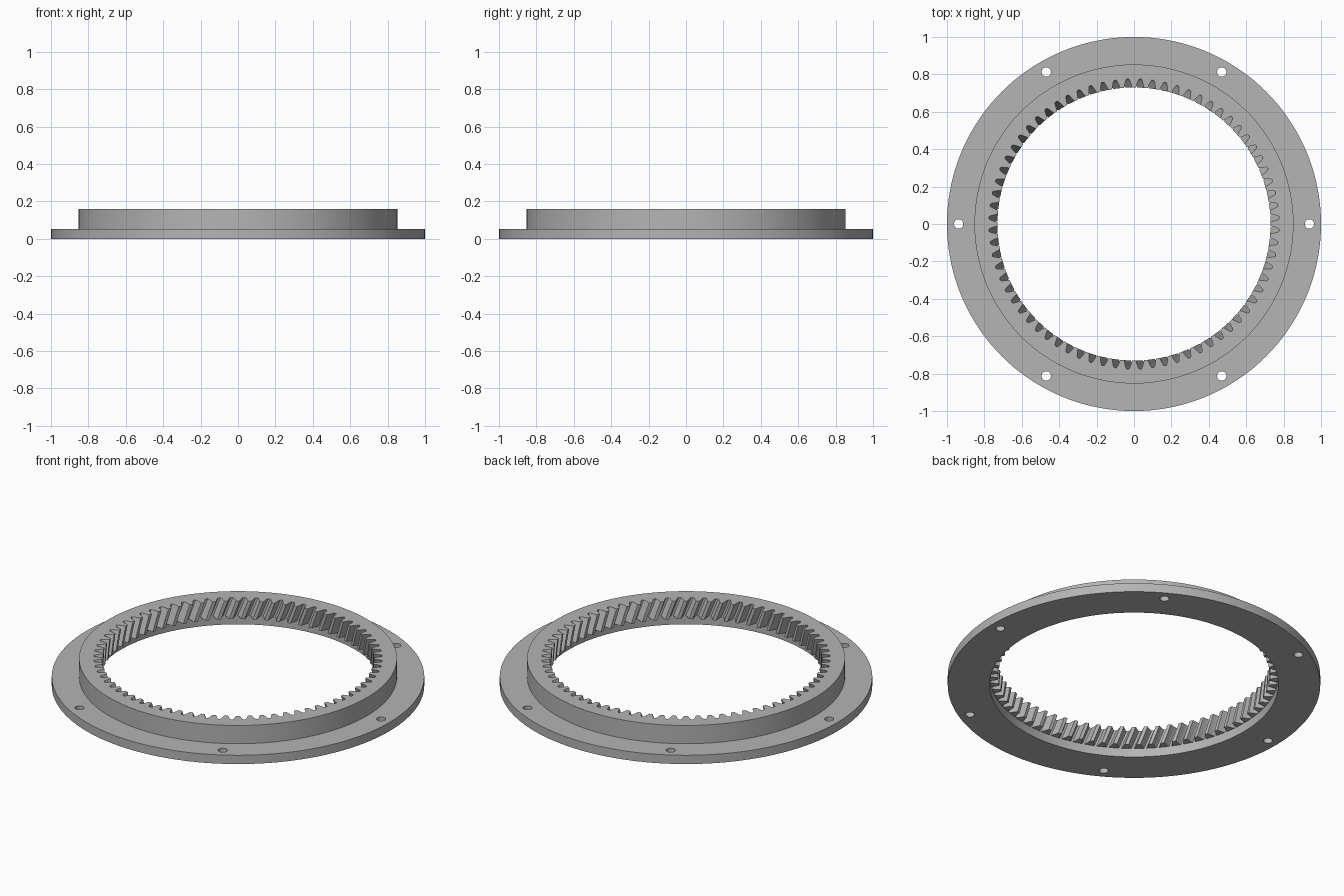
import bpy, bmesh
from math import sin, cos, tau, pi, radians
from mathutils import Matrix

cube = bpy.data.objects.get("Cube")
if cube:
    bpy.data.objects.remove(cube, do_unlink=True)

TEETH = 72
FLANGE_TOP, GEAR_TOP = 0.052, 0.16
ROOT_R, TIP_R, COLLAR_R = 0.775, 0.73, 0.853
TWIST = radians(3)      # helix turn of the teeth over the collar height

steel = bpy.data.materials.new("steel_grey")
steel.use_nodes = True
GREY = (0.46, 0.46, 0.46, 1)
steel.diffuse_color = GREY
steel.node_tree.nodes["Principled BSDF"].inputs["Base Color"].default_value = GREY


def circle(radius, count, cx=0, cy=0):
    return [(cx + radius * cos(tau * i / count), cy + radius * sin(tau * i / count))
            for i in range(count)]


def tooth_loop():
    # half tooth: offset from the tooth centre in pitches, radius
    half = [(0.15, TIP_R), (0.25, 0.75), (0.33, 0.767), (0.41, ROOT_R)]
    tooth = [(-a, r) for a, r in reversed(half)] + half
    pitch = tau / TEETH
    return [(r * cos((t + a) * pitch), r * sin((t + a) * pitch))
            for t in range(TEETH) for a, r in tooth]


def make_plate(name, loops, z0, z1, layers=1, twist=0):
    """Fill the outline with its openings, then raise it in layers.
    The inner outline turns with height when twist is set."""
    bm = bmesh.new()
    edges = []
    for loop in loops:
        verts = [bm.verts.new((x, y, z0)) for x, y in loop]
        edges += [bm.edges.new((v, verts[i - 1])) for i, v in enumerate(verts)]
    bmesh.ops.triangle_fill(bm, edges=edges, use_beauty=True, use_dissolve=False)
    top = list(bm.faces)
    bottom = bmesh.ops.duplicate(bm, geom=top)
    for step in range(layers):
        # raise the boundary of the cap, leaving walls behind
        ring = [e for e in {e for f in top for e in f.edges}
                if sum(f in top for f in e.link_faces) == 1]
        if step == 0:
            walls = bmesh.ops.extrude_edge_only(bm, edges=ring)["geom"]
        else:
            walls = bmesh.ops.extrude_edge_only(bm, edges=rim)["geom"]
        rim = [g for g in walls if isinstance(g, bmesh.types.BMEdge)]
        verts = [g for g in walls if isinstance(g, bmesh.types.BMVert)]
        bmesh.ops.translate(bm, verts=verts, vec=(0, 0, (z1 - z0) / layers))
        inner = [v for v in verts if v.co.xy.length < 0.8]
        bmesh.ops.rotate(bm, verts=inner, cent=(0, 0, 0),
                         matrix=Matrix.Rotation(twist / layers, 3, 'Z'))
    # move the spare cap to the top and join everything
    cap = [g for g in bottom["geom"] if isinstance(g, bmesh.types.BMVert)]
    bmesh.ops.translate(bm, verts=cap, vec=(0, 0, z1 - z0))
    bmesh.ops.rotate(bm, verts=[v for v in cap if v.co.xy.length < 0.8],
                     cent=(0, 0, 0), matrix=Matrix.Rotation(twist, 3, 'Z'))
    bmesh.ops.remove_doubles(bm, verts=bm.verts, dist=0.0001)
    bmesh.ops.recalc_face_normals(bm, faces=bm.faces)
    mesh = bpy.data.meshes.new(name)
    bm.to_mesh(mesh)
    bm.free()
    mesh.materials.append(steel)
    obj = bpy.data.objects.new(name, mesh)
    bpy.context.collection.objects.link(obj)
    bpy.ops.object.select_all(action='DESELECT')
    obj.select_set(True)
    bpy.context.view_layer.objects.active = obj
    bpy.ops.object.shade_smooth_by_angle(angle=radians(20))
    return obj


# Flat mounting flange with six bolt holes
bolt_holes = [circle(0.025, 24, 0.938 * cos(i * pi / 3), 0.938 * sin(i * pi / 3))
              for i in range(6)]
make_plate("mounting_flange", [circle(1, 144), circle(ROOT_R, 144)] + bolt_holes,
           0, FLANGE_TOP)

# Raised collar with helical teeth on its inside
ring_gear = make_plate("toothed_collar", [circle(COLLAR_R, 144), tooth_loop()],
                       FLANGE_TOP, GEAR_TOP, layers=4, twist=-TWIST)
# turn so that a tooth is centred on each axis at the top
ring_gear.data.transform(Matrix.Rotation(TWIST, 4, 'Z'))
